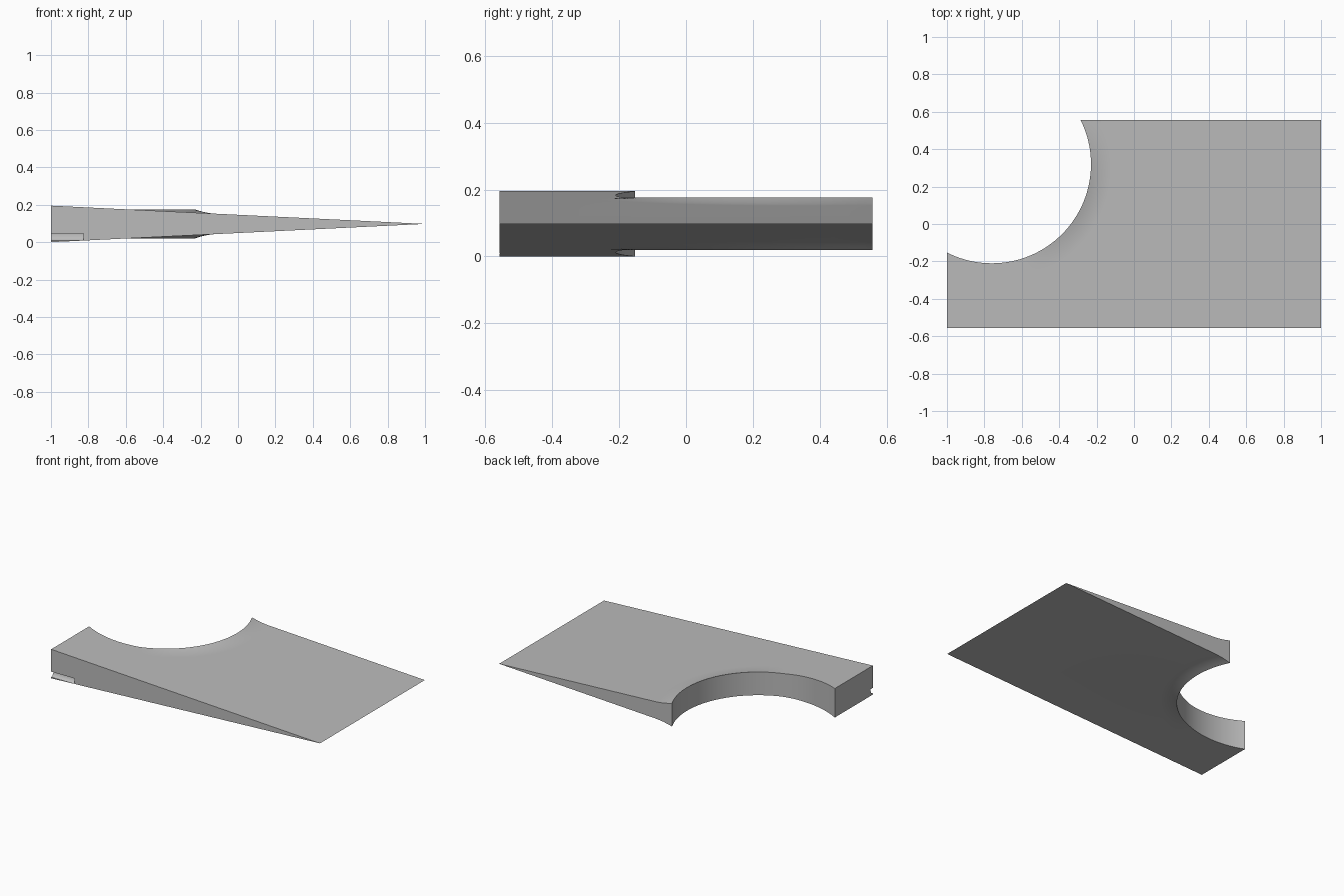
import bpy, bmesh, math

old = bpy.data.objects.get("Cube")
if old:
    bpy.data.objects.remove(old)

HALF_W, HALF_D, MID = 1.0, 0.557, 0.0975
CX, CY, R = -0.76, 0.32, 0.53      # round cut-out
LIP_WIDTH, LIP_HALF = 0.11, 0.078  # flared lip along the cut-out
RINGS, STEPS = 8, 96

grey = bpy.data.materials.new("plain grey")
grey.use_nodes = True
colour = (0.5, 0.5, 0.5, 1)
grey.diffuse_color = colour
grey.node_tree.nodes["Principled BSDF"].inputs["Base Color"].default_value = colour


def wedge(x):
    """Half thickness of the plain wedge."""
    return MID * (HALF_W - x) / (2 * HALF_W)


def reach(a):
    """Distance from the cut-out centre to the plate outline."""
    c, s = math.cos(a), math.sin(a)
    hits = []
    if abs(c) > 1e-6:
        hits.append((math.copysign(HALF_W, c) - CX) / c)
    if abs(s) > 1e-6:
        hits.append((math.copysign(HALF_D, s) - CY) / s)
    return max(R, min(hits))


# Rays fan out from the cut-out, including the exact plate corners
start = -math.pi + math.asin(math.sqrt(R**2 - (HALF_W + CX)**2) / R)
end = math.asin((HALF_D - CY) / R)
angles = [start + (end - start) * i / STEPS for i in range(STEPS + 1)]
angles += [math.atan2(y - CY, x - CX)
           for x, y in ((-HALF_W, -HALF_D), (HALF_W, -HALF_D), (HALF_W, HALF_D))]
angles.sort()

# Wedge plate with the flared lip
bm = bmesh.new()
layers = {1: [], -1: []}
for side, rows in layers.items():
    for a in angles:
        far = reach(a)
        lift = max(0, LIP_HALF - wedge(CX + R * math.cos(a)))
        row = []
        for k in range(RINGS + 2):
            d = min(LIP_WIDTH * k / RINGS, far - R) if k <= RINGS else far - R
            x, y = CX + (R + d) * math.cos(a), CY + (R + d) * math.sin(a)
            blend = max(0, 1 - d / LIP_WIDTH) ** 2
            row.append(bm.verts.new((x, y, MID + side * (wedge(x) + lift * blend))))
        rows.append(row)

top, bottom = layers[1], layers[-1]
for i in range(len(angles) - 1):
    for rows in (top, bottom):
        for k in range(RINGS + 1):
            bm.faces.new((rows[i][k], rows[i][k + 1], rows[i + 1][k + 1], rows[i + 1][k]))
    for k in (0, -1):  # curved wall and outer walls
        bm.faces.new((top[i][k], top[i + 1][k], bottom[i + 1][k], bottom[i][k]))
bmesh.ops.remove_doubles(bm, verts=bm.verts, dist=0.0002)
bmesh.ops.dissolve_degenerate(bm, edges=bm.edges, dist=0.0001)
bmesh.ops.recalc_face_normals(bm, faces=bm.faces)
mesh = bpy.data.meshes.new("wedge_plate")
bm.to_mesh(mesh)
bm.free()
plate = bpy.data.objects.new("wedge_plate", mesh)
bpy.context.collection.objects.link(plate)
mesh.materials.append(grey)

# Finger groove low on the front right corner
ceiling, depth = 0.045, 0.025
profile = [(-HALF_D - 0.05, ceiling), (-HALF_D + depth, ceiling)]
for i in range(1, 9):
    t = math.pi / 2 * i / 8
    profile.append((-HALF_D + depth * math.cos(t), ceiling - 0.037 * math.sin(t)))
profile.append((-HALF_D - 0.05, ceiling - 0.037))
bm = bmesh.new()
face = bm.faces.new([bm.verts.new((-HALF_W - 0.1, y, z)) for y, z in profile])
ext = bmesh.ops.extrude_face_region(bm, geom=[face])
bmesh.ops.translate(bm, vec=(0.275, 0, 0),
                    verts=[g for g in ext["geom"] if isinstance(g, bmesh.types.BMVert)])
bmesh.ops.recalc_face_normals(bm, faces=bm.faces)
cut_mesh = bpy.data.meshes.new("groove_cutter")
bm.to_mesh(cut_mesh)
bm.free()
cut_mesh.materials.append(grey)
cutter = bpy.data.objects.new("groove_cutter", cut_mesh)
bpy.context.collection.objects.link(cutter)
cutter.hide_render = True

mod = plate.modifiers.new("groove", "BOOLEAN")
mod.operation, mod.solver, mod.object = "DIFFERENCE", "EXACT", cutter
bpy.ops.object.select_all(action="DESELECT")
plate.select_set(True)
bpy.context.view_layer.objects.active = plate
bpy.ops.object.modifier_apply(modifier="groove")
bpy.data.objects.remove(cutter)
bpy.ops.object.shade_smooth_by_angle(angle=math.radians(4))
